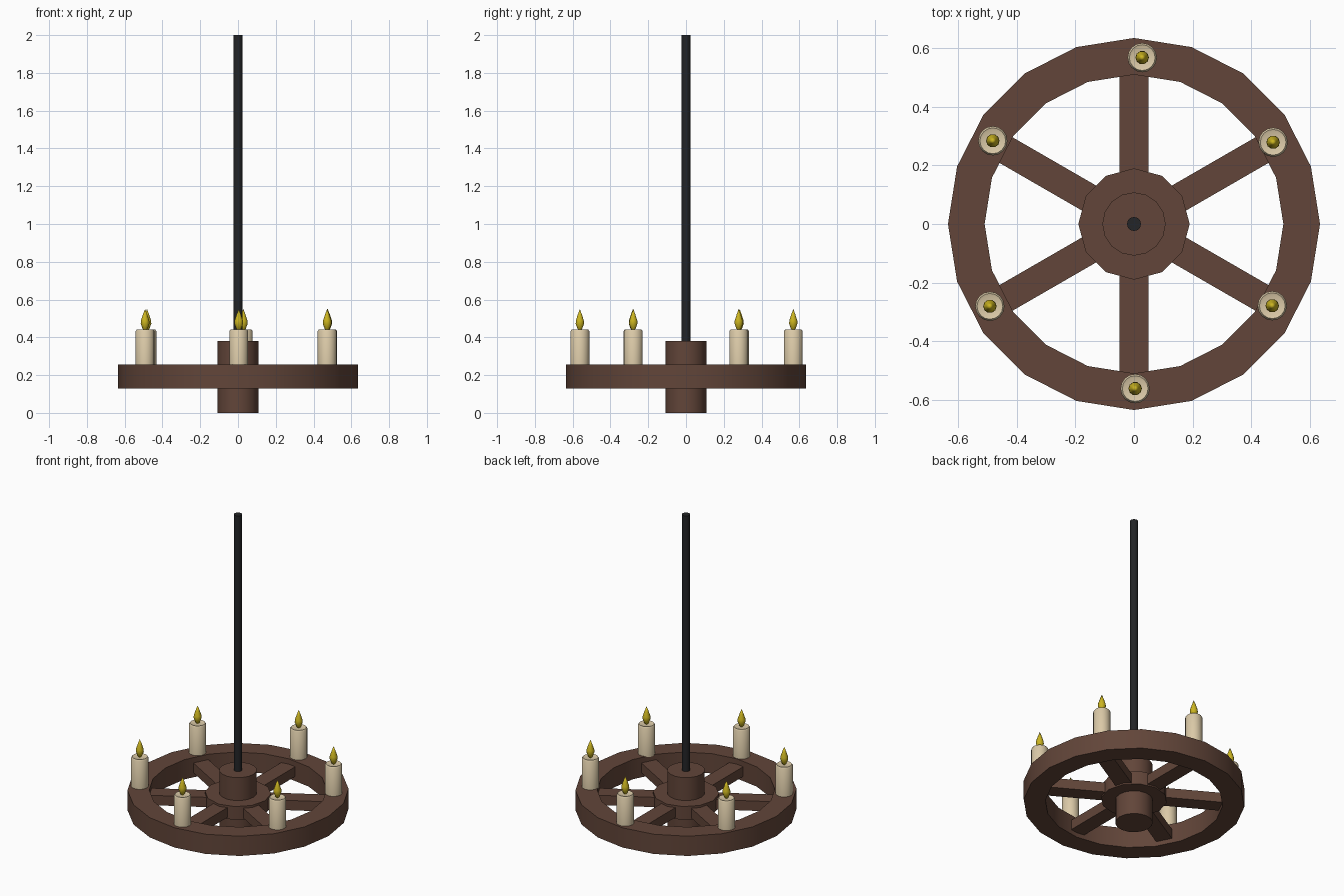
import bpy, bmesh, math
from mathutils import Matrix

if "Cube" in bpy.data.objects:
    bpy.data.objects.remove(bpy.data.objects["Cube"])


def material(name, rgb):
    m = bpy.data.materials.new(name)
    m.diffuse_color = (*rgb, 1)
    m.use_nodes = True
    m.node_tree.nodes["Principled BSDF"].inputs["Base Color"].default_value = m.diffuse_color
    return m


WOOD = material("dark_wood", (0.122, 0.060, 0.041))
IRON = material("black_iron", (0.017, 0.018, 0.020))
WAX = material("cream_wax", (0.71, 0.59, 0.39))
FLAME = material("yellow_flame", (0.60, 0.46, 0.015))


def finish(name, bm, mat, angle=40):
    bmesh.ops.remove_doubles(bm, verts=bm.verts, dist=1e-5)
    bmesh.ops.recalc_face_normals(bm, faces=bm.faces)
    me = bpy.data.meshes.new(name)
    bm.to_mesh(me)
    bm.free()
    me.materials.append(mat)
    for p in me.polygons:
        p.use_smooth = True
    me.set_sharp_from_angle(angle=math.radians(angle))
    ob = bpy.data.objects.new(name, me)
    bpy.context.collection.objects.link(ob)
    return ob


def lathe(name, profile, sides, mat, at=(0, 0), closed=False, angle=40):
    """Revolve an (r, z) profile around z; radius 0 points become poles."""
    bm = bmesh.new()
    rings = []
    for r, z in profile:
        if r == 0:
            rings.append([bm.verts.new((at[0], at[1], z))] * sides)
        else:
            rings.append([bm.verts.new((at[0] + r * math.cos(2 * math.pi * i / sides),
                                        at[1] + r * math.sin(2 * math.pi * i / sides), z))
                          for i in range(sides)])
    pairs = list(zip(rings, rings[1:]))
    if closed:
        pairs.append((rings[-1], rings[0]))
    for a, b in pairs:
        for i in range(sides):
            j = (i + 1) % sides
            corners = list(dict.fromkeys((a[i], a[j], b[j], b[i])))
            bm.faces.new(corners)
    return finish(name, bm, mat, angle)


def cylinder(name, r, z0, z1, sides, mat):
    return lathe(name, [(0, z0), (r, z0), (r, z1), (0, z1)], sides, mat)


# Wheel rim
lathe("wheel_rim", [(0.51, 0.13), (0.635, 0.13), (0.635, 0.255), (0.51, 0.255)],
      20, WOOD, closed=True)

# Hub with its wider collar, and the hanging rod
cylinder("hub", 0.108, 0.0, 0.38, 16, WOOD)
cylinder("hub_collar", 0.19, 0.15, 0.235, 12, WOOD)
cylinder("hanging_rod", 0.024, 0.37, 2.0, 12, IRON)

# Six spokes from collar to rim
for k in range(6):
    bm = bmesh.new()
    bmesh.ops.create_cube(bm, size=1)
    place = (Matrix.Rotation(math.radians(30 + 60 * k), 4, 'Z')
             @ Matrix.Translation((0.325, 0, 0.19))
             @ Matrix.Diagonal((0.41, 0.098, 0.062, 1)))
    bmesh.ops.transform(bm, matrix=place, verts=bm.verts)
    finish(f"spoke_{k + 1}", bm, WOOD)

# Hand-placed candles with flames
spots = [(0.028, 0.568), (0.475, 0.279), (0.472, -0.279),
         (0.004, -0.562), (-0.492, -0.281), (-0.482, 0.284)]
for k, spot in enumerate(spots, 1):
    lathe(f"candle_{k}", [(0, 0.25), (0.05, 0.25), (0.05, 0.432), (0.044, 0.441),
                          (0.036, 0.438), (0, 0.436)], 16, WAX, spot)
    lathe(f"flame_{k}", [(0, 0.432), (0.013, 0.445), (0.023, 0.472), (0.022, 0.489),
                         (0.011, 0.522), (0, 0.55)], 10, FLAME, spot, angle=60)
